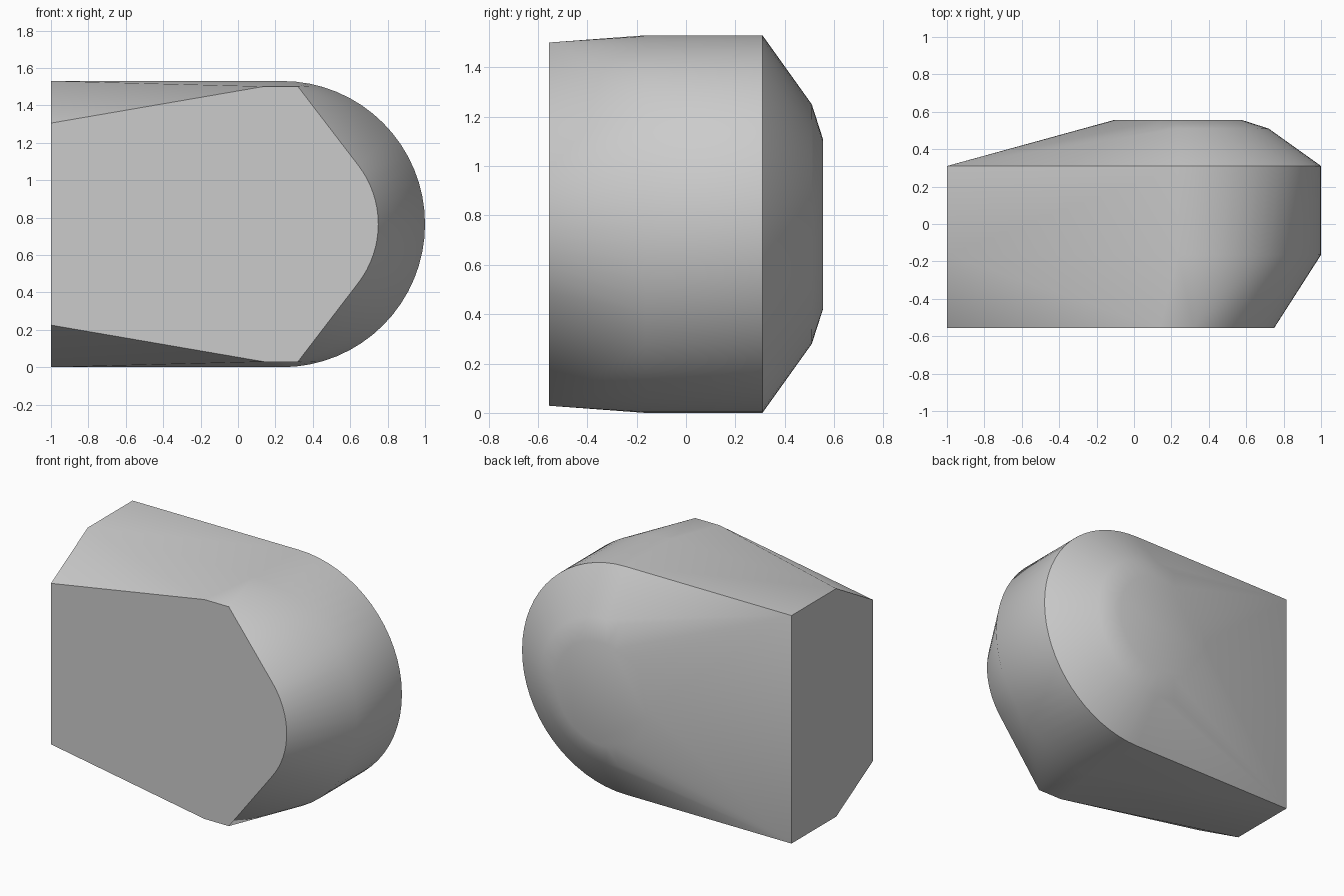
import bpy, bmesh
from math import sin, cos, radians

cube = bpy.data.objects.get("Cube")
if cube:
    bpy.data.objects.remove(cube, do_unlink=True)

CX, CZ = 0.235, 0.765        # shared axis of every rounded section
END_X = -1.0                 # flat end


def arc(radius, sweep, y, steps):
    """Arc about the shared axis, symmetric above and below +x."""
    angles = [radians(-sweep + 2 * sweep * i / steps) for i in range(steps + 1)]
    return [(CX + radius * cos(a), y, CZ + radius * sin(a)) for a in angles]


def mirrored(points, y):
    """Corner points given as x and height from the axis, mirrored up and down."""
    return [(x, y, CZ + s * h) for x, h in points for s in (1, -1)]


# Front face: tapered flat end, shoulders and a shallow rounded nose
points = mirrored([(END_X, 0.54), (0.14, 0.736), (0.32, 0.736)], -0.555)
points += arc(0.515, 37.5, -0.555, 16)

# Full-width D sections of the main body
for y in (-0.165, 0.31):
    points += mirrored([(END_X, CZ)], y) + arc(CZ, 90, y, 32)

# Domed back: two shrinking rings
for radius, y in ((0.485, 0.51), (0.345, 0.555)):
    points += arc(radius, 180, y, 64)[:-1]

# Skin the sections into one convex body
bm = bmesh.new()
for p in points:
    bm.verts.new(p)
hull = bmesh.ops.convex_hull(bm, input=bm.verts)
unused = {v for v in hull["geom_interior"] + hull["geom_unused"]
          if isinstance(v, bmesh.types.BMVert)}
bmesh.ops.delete(bm, geom=list(unused), context="VERTS")
bmesh.ops.dissolve_limit(bm, angle_limit=radians(0.2), verts=bm.verts, edges=bm.edges)
bmesh.ops.recalc_face_normals(bm, faces=bm.faces)
mesh = bpy.data.meshes.new("rounded_body")
bm.to_mesh(mesh)
bm.free()

body = bpy.data.objects.new("rounded_body", mesh)
bpy.context.collection.objects.link(body)

# Plain grey
grey = bpy.data.materials.new("light_grey")
grey.use_nodes = True
grey.diffuse_color = (0.6, 0.6, 0.6, 1)
grey.node_tree.nodes["Principled BSDF"].inputs["Base Color"].default_value = grey.diffuse_color
mesh.materials.append(grey)

# Smooth shading with crisp rims
bpy.ops.object.select_all(action="DESELECT")
body.select_set(True)
bpy.context.view_layer.objects.active = body
bpy.ops.object.shade_smooth_by_angle(angle=radians(40))
